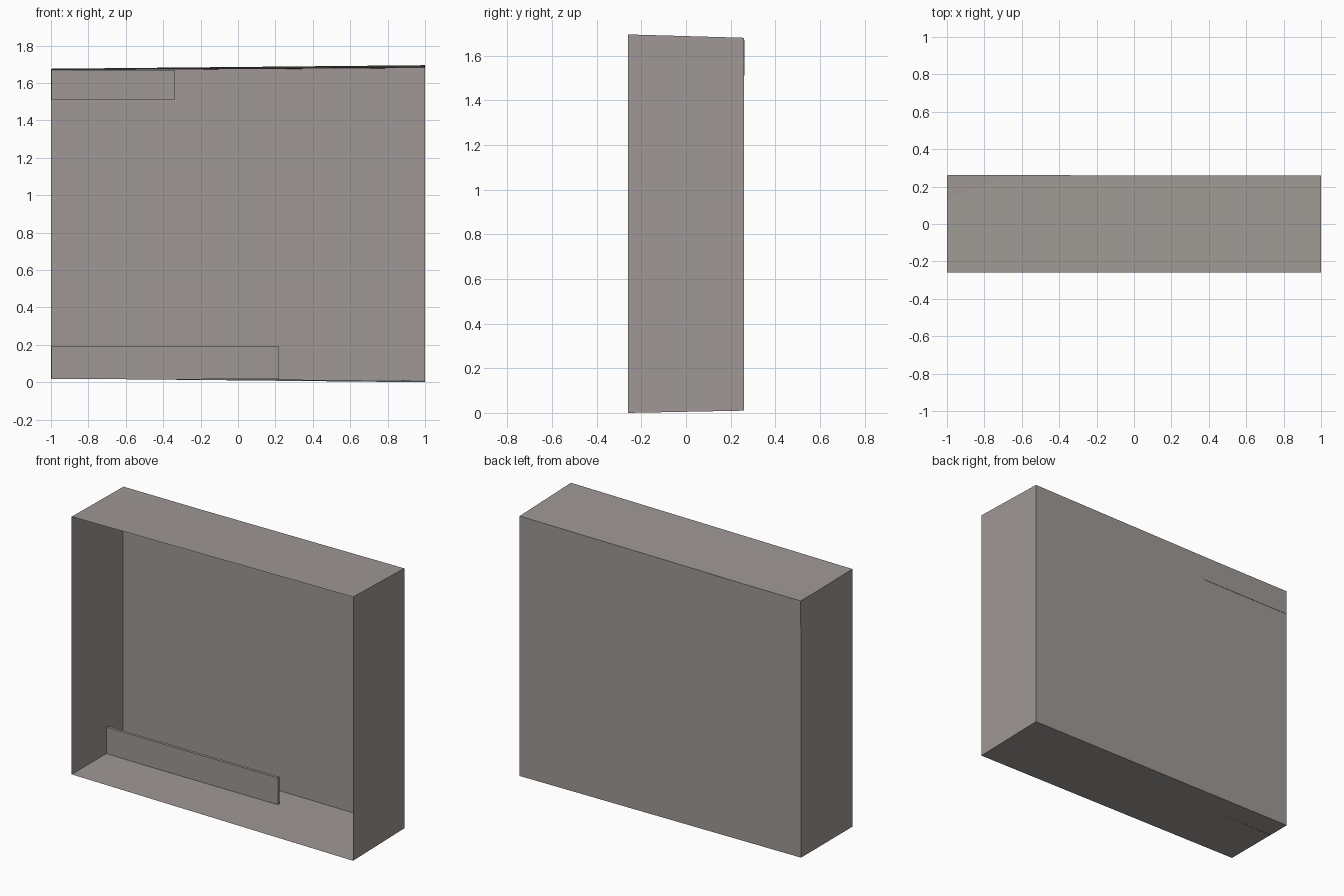
import bpy

if "Cube" in bpy.data.objects:
    bpy.data.objects.remove(bpy.data.objects["Cube"])

mat = bpy.data.materials.new("warm grey")
mat.diffuse_color = (0.345, 0.318, 0.298, 1)
mat.use_nodes = True
mat.node_tree.nodes["Principled BSDF"].inputs["Base Color"].default_value = mat.diffuse_color


def add_mesh(name, verts, faces):
    me = bpy.data.meshes.new(name)
    me.from_pydata(verts, [], faces)
    me.materials.append(mat)
    ob = bpy.data.objects.new(name, me)
    bpy.context.collection.objects.link(ob)
    return ob


def add_box(name, lo, hi):
    verts = [(x, y, z) for x in (lo[0], hi[0]) for y in (lo[1], hi[1]) for z in (lo[2], hi[2])]
    faces = [(0, 1, 3, 2), (4, 6, 7, 5), (0, 4, 5, 1), (2, 3, 7, 6), (0, 2, 6, 4), (1, 5, 7, 3)]
    return add_mesh(name, verts, faces)


# Corners of the slightly uneven shell: lower and upper, front and back
FL, FR = (-1, -0.26, 0.02), (1, -0.26, 0.0)
BL, BR = (-1, 0.26, 0.02), (1, 0.26, 0.01)
TFL, TFR = (-1, -0.26, 1.676), (1, -0.26, 1.695)
TBL, TBR = (-1, 0.26, 1.668), (1, 0.26, 1.68)

# Thin sheet panels, open at the front
panels = {
    "back_panel": (BR, BL, TBL, TBR),
    "left_panel": (BL, FL, TFL, TBL),
    "right_panel": (FR, BR, TBR, TFR),
    "top_panel": (TFL, TFR, TBR, TBL),
    "bottom_panel": (FL, BL, BR, FR),
}
for name, corners in panels.items():
    add_mesh(name, corners, [(0, 1, 2, 3)])

# Low upright strip on the floor
add_box("floor_strip", (-0.998, 0.09, 0.018), (0.22, 0.108, 0.19))

# Block in the upper back left corner, just proud of the back
add_box("upper_block", (-0.998, 0.12, 1.51), (-0.34, 0.262, 1.67))
